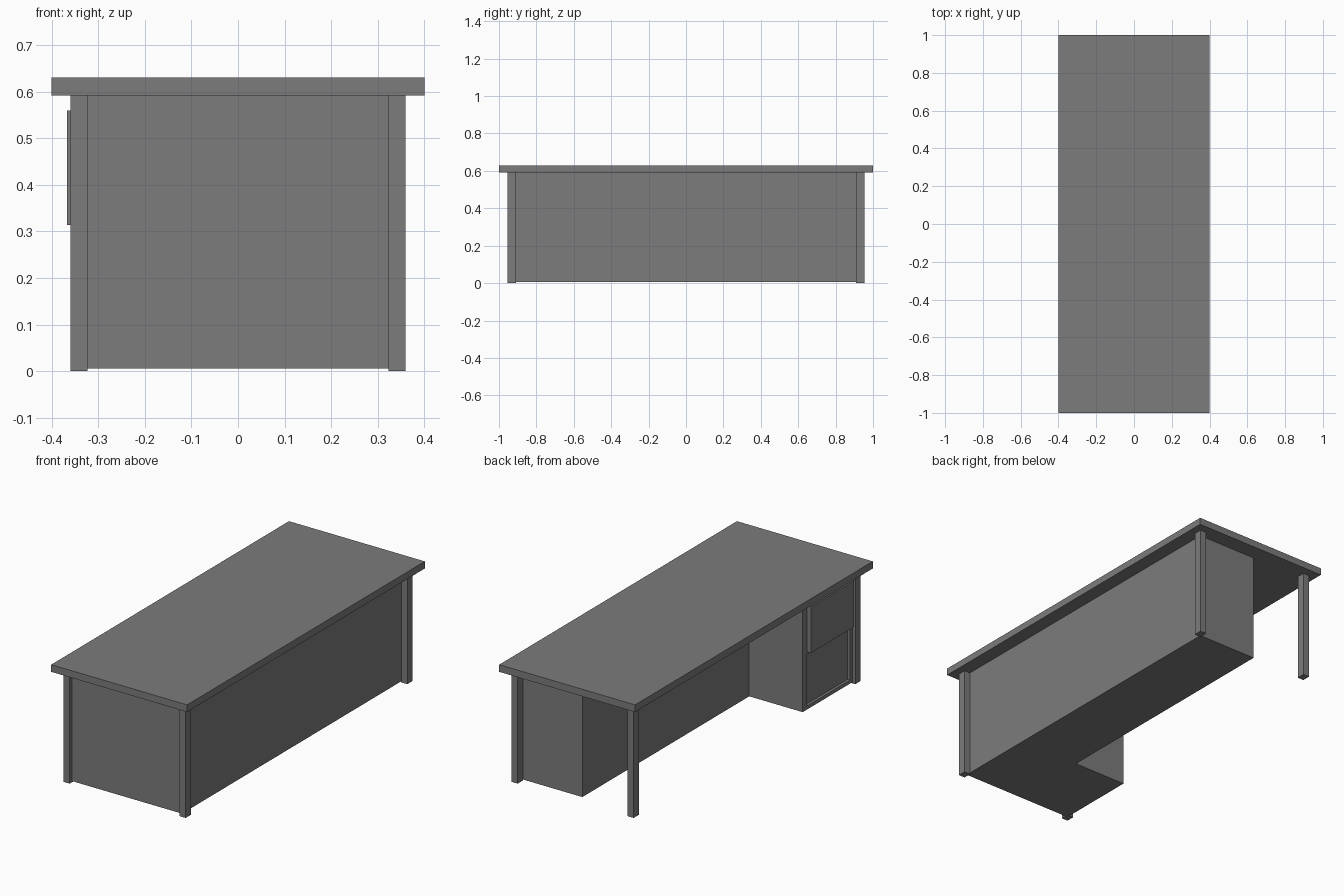
import bpy, bmesh

if "Cube" in bpy.data.objects:
    bpy.data.objects.remove(bpy.data.objects["Cube"])

# Dark grey finish shared by all parts
finish_mat = bpy.data.materials.new("dark_grey")
finish_mat.diffuse_color = (0.2, 0.2, 0.2, 1)
finish_mat.use_nodes = True
finish_mat.node_tree.nodes["Principled BSDF"].inputs["Base Color"].default_value = finish_mat.diffuse_color


def finish(name, bm):
    bmesh.ops.recalc_face_normals(bm, faces=bm.faces)
    mesh = bpy.data.meshes.new(name)
    bm.to_mesh(mesh)
    bm.free()
    mesh.materials.append(finish_mat)
    obj = bpy.data.objects.new(name, mesh)
    bpy.context.collection.objects.link(obj)
    return obj


def box(name, lo, hi):
    """Axis-aligned box between two corners."""
    bm = bmesh.new()
    bmesh.ops.create_cube(bm, size=1)
    for v in bm.verts:
        v.co = [(a + b) / 2 + c * (b - a) for a, b, c in zip(lo, hi, v.co)]
    return finish(name, bm)


TOP_Z, BASE_Z = 0.592, 0.006

# Table top
box("desk_top", (-0.4, -1, TOP_Z), (0.4, 1, 0.63))

# Four corner legs
for sx, x_name in ((-1, "left"), (1, "right")):
    for sy, y_name in ((-1, "front"), (1, "back")):
        xs = sorted((sx * 0.323, sx * 0.36))
        ys = sorted((sy * 0.91, sy * 0.955))
        box(f"{y_name}_{x_name}_leg", (xs[0], ys[0], 0), (xs[1], ys[1], TOP_Z))

# L-shaped body: long cabinet with the drawer pedestal at one end
FACE_X, DRAWER_X = -0.343, -0.329   # pedestal face, closed drawer front
Y0, Y1 = -0.89, -0.526              # drawer opening
outline = [(DRAWER_X, -0.935), (0.325, -0.935), (0.325, 0.912),
           (-0.028, 0.912), (-0.028, -0.492), (DRAWER_X, -0.492)]
bm = bmesh.new()
face = bm.faces.new([bm.verts.new((x, y, BASE_Z)) for x, y in outline])
ext = bmesh.ops.extrude_face_region(bm, geom=[face], use_keep_orig=True)
for v in ext["geom"]:
    if isinstance(v, bmesh.types.BMVert):
        v.co.z = TOP_Z
finish("cabinet_body", bm)

# Face frame around the drawers; the closed lower drawer sits flush inside it
for name, ya, yb, za, zb in (("frame_front_stile", -0.935, Y0, BASE_Z, TOP_Z),
                             ("frame_back_stile", Y1, -0.492, BASE_Z, TOP_Z),
                             ("frame_bottom_rail", Y0, Y1, BASE_Z, 0.025),
                             ("frame_middle_rail", Y0, Y1, 0.3, 0.314),
                             ("frame_top_rail", Y0, Y1, 0.56, TOP_Z)):
    box(name, (FACE_X, ya, za), (DRAWER_X, yb, zb))

# Upper drawer, pulled slightly out
box("upper_drawer", (-0.367, Y0, 0.314), (DRAWER_X, Y1, 0.56))
